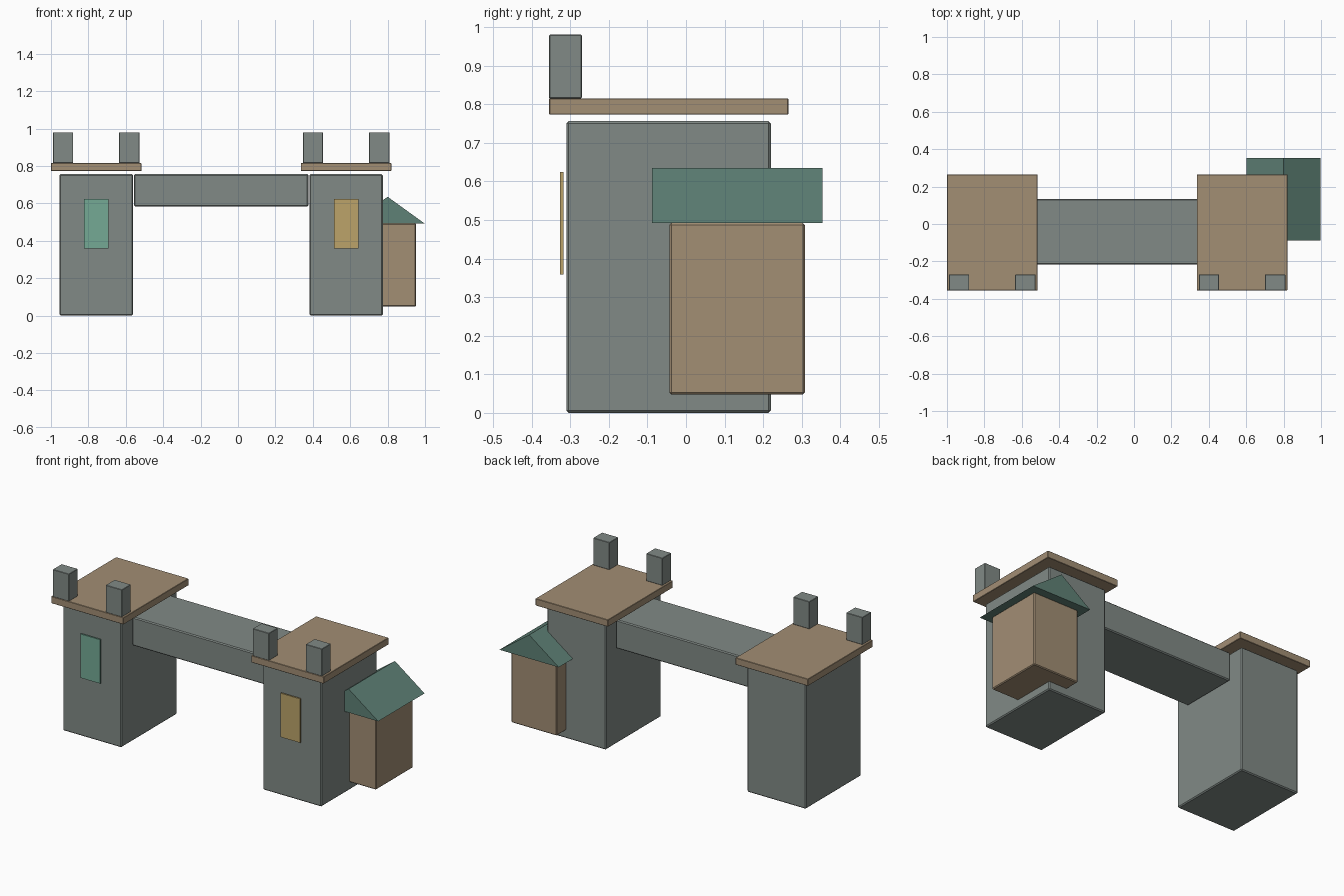
import bpy
import bmesh
from mathutils import Vector

if "Cube" in bpy.data.objects:
    bpy.data.objects.remove(bpy.data.objects["Cube"], do_unlink=True)


def material(name, srgb):
    linear = [((c / 255 + 0.055) / 1.055) ** 2.4 for c in srgb]
    mat = bpy.data.materials.new(name)
    mat.use_nodes = True
    mat.diffuse_color = (*linear, 1)
    mat.node_tree.nodes["Principled BSDF"].inputs["Base Color"].default_value = (*linear, 1)
    return mat


stone = material("grey stone", (129, 138, 134))
wood = material("tan wood", (162, 142, 116))
roofing = material("green roof", (95, 129, 118))
green_glass = material("green glass", (117, 170, 149))
amber_glass = material("amber glass", (188, 164, 106))


def finish(name, bm, mat):
    mesh = bpy.data.meshes.new(name)
    bmesh.ops.recalc_face_normals(bm, faces=bm.faces)
    bm.to_mesh(mesh)
    bm.free()
    mesh.materials.append(mat)
    obj = bpy.data.objects.new(name, mesh)
    bpy.context.collection.objects.link(obj)
    return obj


def box(name, mat, x, y, z, bevel=0):
    """Box spanning the given (low, high) ranges, with optional chamfered edges."""
    bm = bmesh.new()
    bmesh.ops.create_cube(bm, size=1)
    for v in bm.verts:
        v.co = Vector([r[0] if c < 0 else r[1] for c, r in zip(v.co, (x, y, z))])
    obj = finish(name, bm, mat)
    if bevel:
        mod = obj.modifiers.new("edge bevel", "BEVEL")
        mod.width = bevel
        mod.segments = 1
    return obj


def gable(name, mat, x, y, z):
    """Solid triangular roof with its ridge along y."""
    bm = bmesh.new()
    profile = [(x[0], z[0]), (x[1], z[0]), (sum(x) / 2, z[1])]
    face = bm.faces.new([bm.verts.new((px, y[0], pz)) for px, pz in profile])
    ext = bmesh.ops.extrude_face_region(bm, geom=[face])
    moved = [g for g in ext["geom"] if isinstance(g, bmesh.types.BMVert)]
    bmesh.ops.translate(bm, verts=moved, vec=(0, y[1] - y[0], 0))
    return finish(name, bm, mat)


# Two towers, each with a floating cap, a front window and two corner posts
for side, cx, glass in (("right", -0.758, green_glass), ("left", 0.578, amber_glass)):
    def span(half, offset=0):
        return cx + offset - half, cx + offset + half

    box(side + "_tower", stone, span(0.196), (-0.31, 0.22), (0, 0.756), 0.006)
    box(side + "_cap", wood, span(0.242), (-0.355, 0.265), (0.773, 0.815), 0.002)
    box(side + "_window", glass, span(0.066), (-0.327, -0.318), (0.359, 0.624))
    for end, offset in (("outer", -0.177), ("inner", 0.177)):
        name = end if side == "right" else ("inner" if end == "outer" else "outer")
        box(f"{side}_{name}_post", stone, span(0.054, offset),
            (-0.355, -0.27), (0.815, 0.98), 0.002)

# Bridge joining the towers
box("bridge", stone, (-0.556, 0.376), (-0.216, 0.134), (0.583, 0.756), 0.006)

# Side hut with a pitched roof
box("hut", wood, (0.648, 0.952), (-0.043, 0.308), (0.048, 0.492), 0.005)
gable("hut_roof", roofing, (0.602, 0.998), (-0.088, 0.354), (0.492, 0.635))
